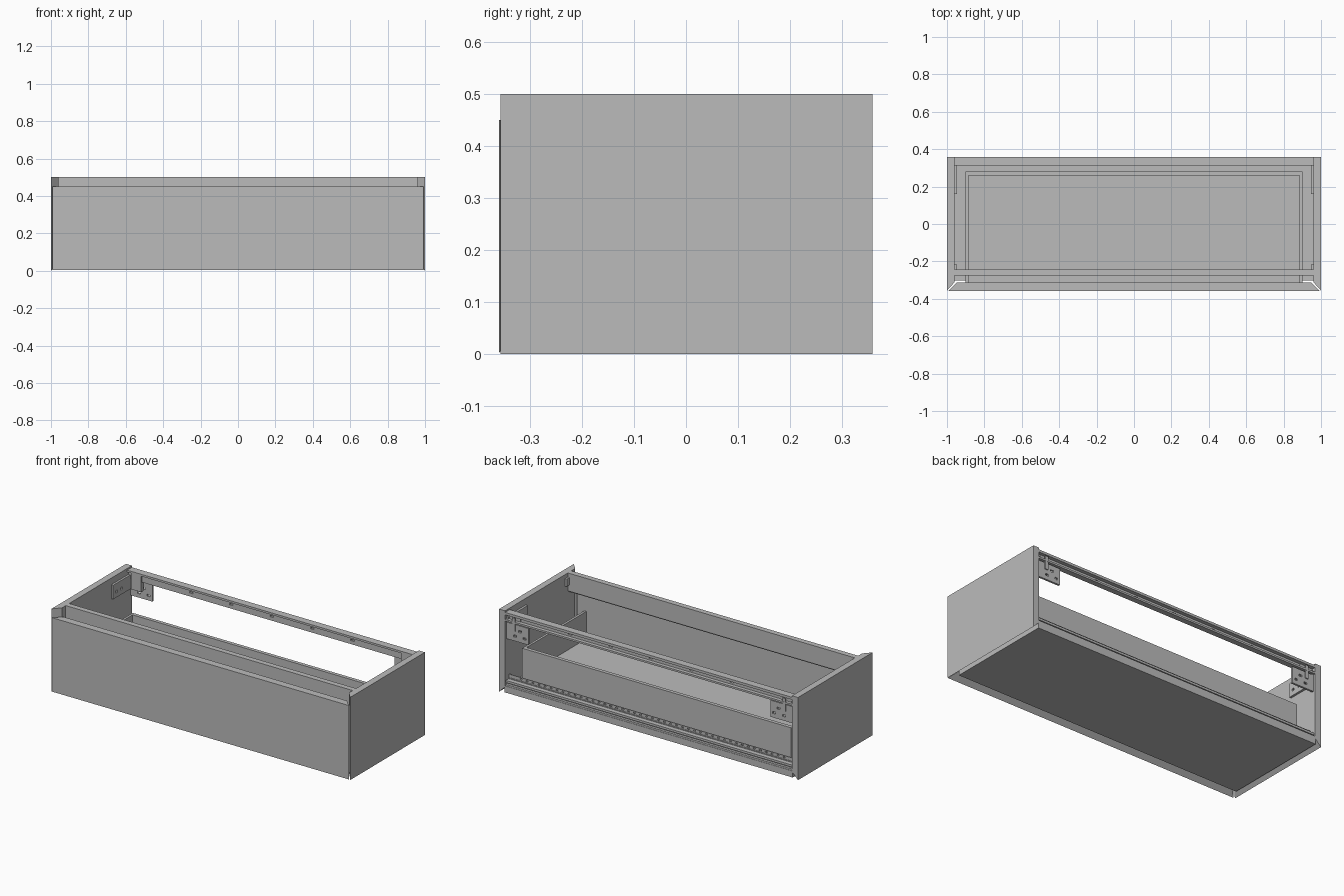
import bpy, bmesh

cube = bpy.data.objects.get("Cube")
if cube:
    bpy.data.objects.remove(cube, do_unlink=True)

grey = bpy.data.materials.new("satin_grey")
grey.use_nodes = True
COLOUR = (0.5, 0.5, 0.5, 1)
grey.diffuse_color = COLOUR
grey.node_tree.nodes["Principled BSDF"].inputs["Base Color"].default_value = COLOUR


def finish(name, bm):
    bmesh.ops.recalc_face_normals(bm, faces=bm.faces[:])
    mesh = bpy.data.meshes.new(name)
    bm.to_mesh(mesh)
    bm.free()
    mesh.materials.append(grey)
    ob = bpy.data.objects.new(name, mesh)
    bpy.context.collection.objects.link(ob)
    return ob


def loft(name, ring_a, ring_b):
    """Closed solid between two matching rings of points."""
    bm = bmesh.new()
    a = [bm.verts.new(p) for p in ring_a]
    b = [bm.verts.new(p) for p in ring_b]
    n = len(a)
    bm.faces.new(a)
    bm.faces.new(b[::-1])
    for i in range(n):
        j = (i + 1) % n
        bm.faces.new((a[i], b[i], b[j], a[j]))
    return finish(name, bm)


def rect(u0, u1, v0, v1):
    return [(u0, v0), (u1, v0), (u1, v1), (u0, v1)]


def bar(name, profile, x0, x1):
    """Extrude a (y, z) profile along x."""
    return loft(name, [(x0, y, z) for y, z in profile], [(x1, y, z) for y, z in profile])


def box(name, x0, x1, y0, y1, z0, z1):
    return bar(name, rect(y0, y1, z0, z1), x0, x1)


def drill(ob, holes):
    """Cut square slots given as (x, y, z, half sizes) through a part."""
    bm = bmesh.new()
    for x, y, z, hx, hy, hz in holes:
        res = bmesh.ops.create_cube(bm, size=2)
        bmesh.ops.scale(bm, vec=(hx, hy, hz), verts=res["verts"])
        bmesh.ops.translate(bm, vec=(x, y, z), verts=res["verts"])
    cutter = finish(ob.name + "_cutter", bm)
    cutter.hide_render = True
    cutter.hide_viewport = True
    cutter.display_type = 'WIRE'
    mod = ob.modifiers.new("slots", 'BOOLEAN')
    mod.operation = 'DIFFERENCE'
    mod.solver = 'EXACT'
    mod.object = cutter


# Drawer front with mitred sides and bottom
loft("drawer_front",
     [(x, -0.359, z) for x, z in rect(-0.993, 0.993, 0.003, 0.45)],
     [(x, -0.314, z) for x, z in rect(-0.948, 0.948, 0.046, 0.45)])

# Carcass floor, just inside the mitred edges
box("bottom_panel", -0.964, 0.964, -0.303, 0.357, 0.006, 0.045)

# Parts that repeat on both sides
for side, s in (("left", 1), ("right", -1)):
    def sbox(name, x0, x1, *rest):
        return box(side + "_" + name, min(s * x0, s * x1), max(s * x0, s * x1), *rest)

    loft(side + "_side_panel",
         [(s * 1.0, y, z) for y, z in rect(-0.356, 0.358, 0, 0.5)],
         [(s * 0.96, y, z) for y, z in rect(-0.312, 0.358, 0.04, 0.5)])
    sbox("drawer_side", 0.886, 0.9, -0.314, 0.28, 0.07, 0.26)
    # Runner tucked under the drawer
    sbox("runner", 0.86, 0.895, -0.27, 0.27, 0.045, 0.07)
    # Hanging bracket on the side and on the rear
    plate = sbox("bracket_side_plate", 0.947, 0.96, 0.16, 0.345, 0.375, 0.46)
    drill(plate, [(s * 0.953, y, 0.41, 0.02, 0.01, 0.007) for y in (0.19, 0.24)])
    plate = sbox("bracket_rear_plate", 0.81, 0.955, 0.338, 0.35, 0.33, 0.43)
    drill(plate, [(s * x, 0.344, z, 0.01, 0.02, 0.006)
                  for x, z in ((0.835, 0.36), (0.9, 0.36), (0.865, 0.395))])
    sbox("bracket_body", 0.87, 0.935, 0.315, 0.338, 0.38, 0.48)
    sbox("bracket_hook", 0.895, 0.915, 0.35, 0.356, 0.39, 0.47)
    # Corner tabs that hold the front grip rail
    sbox("grip_rail_tab", 0.948, 0.96, -0.243, -0.215, 0.43, 0.475)

# Drawer box
box("drawer_back", -0.9, 0.9, 0.258, 0.28, 0.07, 0.26)
box("drawer_floor", -0.886, 0.886, -0.314, 0.258, 0.078, 0.094)

# Front grip rail, a slab with softened lower edge
bar("grip_rail", [(-0.275, 0.5), (-0.242, 0.5), (-0.242, 0.392),
                  (-0.249, 0.385), (-0.268, 0.385), (-0.275, 0.392)], -0.96, 0.96)

# Upper rear rail, an open channel with a few fixing slots
rail = bar("upper_rear_rail", [(0.312, 0.49), (0.357, 0.49), (0.357, 0.475), (0.335, 0.475),
                               (0.335, 0.448), (0.357, 0.448), (0.357, 0.437),
                               (0.323, 0.437), (0.323, 0.478), (0.312, 0.478)], -0.96, 0.96)
drill(rail, [(x * 0.27, 0.33, 0.462, 0.012, 0.02, 0.004) for x in range(-2, 3)])

# Lower rear rail with stepped grooves and a perforated lip
bar("lower_rear_rail", [(0.314, 0.045), (0.355, 0.045), (0.355, 0.055), (0.34, 0.055),
                        (0.34, 0.063), (0.35, 0.063), (0.35, 0.076), (0.322, 0.076),
                        (0.322, 0.082), (0.314, 0.082)], -0.96, 0.96)
lip = box("lower_rail_lip", -0.96, 0.96, 0.314, 0.319, 0.082, 0.102)
drill(lip, [(x * 0.04, 0.3165, 0.092, 0.007, 0.02, 0.003) for x in range(-22, 23)])
